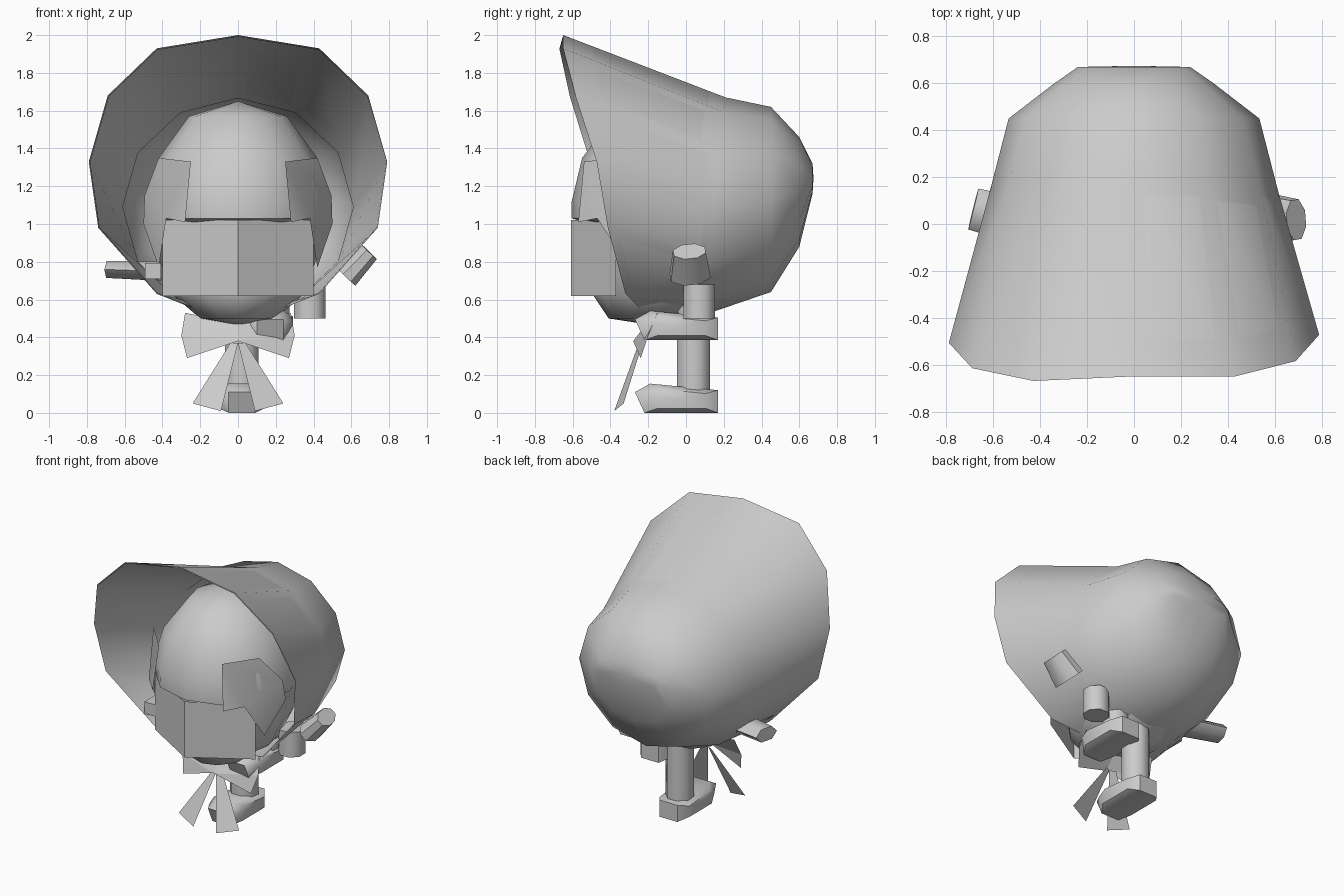
import bpy, math
from mathutils import Vector, Euler

if "Cube" in bpy.data.objects:
    bpy.data.objects.remove(bpy.data.objects["Cube"])


def make(name, verts, faces, smooth=True, angle=50):
    me = bpy.data.meshes.new(name)
    me.from_pydata([tuple(v) for v in verts], [], faces)
    me.update()
    ob = bpy.data.objects.new(name, me)
    bpy.context.collection.objects.link(ob)
    bpy.ops.object.select_all(action='DESELECT')
    bpy.context.view_layer.objects.active = ob
    ob.select_set(True)
    if smooth:
        bpy.ops.object.shade_smooth_by_angle(angle=math.radians(angle))
    return ob


def loft(name, rings, start=None, end=None, angle=50):
    """Skin equal-sized rings; optional tip points close the ends."""
    n = len(rings[0])
    verts = [v for r in rings for v in r]
    faces = []
    for k in range(len(rings) - 1):
        for i in range(n):
            j = (i + 1) % n
            faces.append((k*n + i, k*n + j, (k+1)*n + j, (k+1)*n + i))
    if start is not None:
        verts.append(start)
        faces += [(len(verts) - 1, (i + 1) % n, i) for i in range(n)]
    if end is not None:
        verts.append(end)
        b = (len(rings) - 1) * n
        faces += [(len(verts) - 1, b + i, b + (i + 1) % n) for i in range(n)]
    return make(name, verts, faces, angle=angle)


def block(name, centre, rot, rx, ry, half, sides=8, taper=1.0):
    """Rounded stub along its own z axis."""
    c = Vector(centre)
    m = Euler([math.radians(a) for a in rot]).to_matrix()
    rings = [[c + m @ Vector((rx*k*math.cos(t), ry*k*math.sin(t), z))
              for t in (2*math.pi*(i + .5)/sides for i in range(sides))]
             for z, k in ((-half, 1), (half, taper))]
    return loft(name, rings, c - m @ Vector((0, 0, half)), c + m @ Vector((0, 0, half)))


ANG = [2*math.pi*i/12 for i in range(12)]

# bonnet: flared brim rim, then ellipse rings closing at the back
half = [(0, -.65, 2.0), (.43, -.66, 1.93), (.69, -.60, 1.68), (.79, -.49, 1.33),
        (.74, -.43, .98), (.43, -.33, .63), (0, -.15, .46)]
rim = half + [(-x, y, z) for x, y, z in half[-2:0:-1]]
rim = [(x, y + .022*x, z) for x, y, z in rim]
rings = [rim]
for y, tilt, rx, lo, hi in [(.14, .07, .615, .51, 1.67), (.45, 0, .535, .64, 1.62),
                            (.6, 0, .34, .88, 1.46), (.67, 0, .24, 1.16, 1.32)]:
    rings.append([(rx*math.sin(t), y + tilt*math.cos(t),
                   (lo + hi)/2 + (hi - lo)/2*math.cos(t)) for t in ANG])
loft("bonnet", rings, end=(0, .675, 1.24), angle=80)

# lining: inward-facing copy of the brim
inner = [[(x*.993, y, 1.1 + (z - 1.1)*.993) for x, y, z in reversed(r)] for r in rings[:2]]
loft("bonnet_lining", inner, angle=80)

# head: fringe overhangs a recessed face
rings = []
for z, rx, yf, yb in [(.5, .2, -.41, .1), (.62, .34, -.49, .25), (.8, .41, -.5, .35),
                      (1.0, .45, -.5, .4), (1.03, .48, -.605, .4), (1.12, .49, -.605, .4),
                      (1.35, .42, -.55, .35), (1.57, .26, -.38, .2)]:
    rings.append([(rx*math.cos(t), (yf + yb)/2 + (yb - yf)/2*math.sin(t), z) for t in ANG])
loft("head", rings, (0, -.18, .465), (0, -.1, 1.65))

# face plate folded along its centre line
make("face_plate", [(-.4, -.37, .62), (0, -.61, .62), (.4, -.37, .62),
                    (-.4, -.37, 1.02), (0, -.61, 1.02), (.4, -.37, 1.02)],
     [(0, 1, 4, 3), (1, 2, 5, 4)])

# side hair locks hugging the head
for s, side in ((-1, "left"), (1, "right")):
    f = [(0, 1, 2), (0, 2, 5, 6), (2, 3, 4, 5)]
    make("hair_lock_" + side,
         [(s*.25, -.54, 1.33), (s*.28, -.57, 1.01), (s*.38, -.47, 1.03),
          (s*.42, -.3, .77), (s*.5, -.17, 1.0), (s*.495, -.2, 1.15), (s*.42, -.36, 1.35)],
         f if s > 0 else [q[::-1] for q in f])

# bow wings and tails
for s, side in ((-1, "left"), (1, "right")):
    f = [(0, 4, 2, 1), (4, 3, 2)]
    make("bow_wing_" + side,
         [(0, -.21, .47), (s*.28, -.15, .53), (s*.3, -.2, .41),
          (s*.27, -.24, .29), (0, -.28, .38)],
         f if s > 0 else [q[::-1] for q in f], smooth=False)
    make("bow_tail_" + side,
         [(0, -.25, .37), (s*.04, -.23, .37), (s*.24, -.33, .05), (s*.09, -.38, .01)],
         [(0, 3, 2, 1) if s > 0 else (0, 1, 2, 3)], smooth=False)


# shoes: side profile rings, narrower on the outer sides
def shoe(name, cx, z0):
    prof = [(-.22, 0), (-.27, .11), (-.19, .155), (.17, .12), (.17, 0)]
    rings = [[(cx + w, -.02 + (y + .02)*k, z0 + .07 + (z - .07)*k) for y, z in prof]
             for w, k in ((-.12, .65), (-.07, 1), (.07, 1), (.12, .65))]
    loft(name, rings, (cx - .12, -.02, z0 + .07), (cx + .12, -.02, z0 + .07))


shoe("shoe_standing", .02, 0)
shoe("shoe_raised", .17, .385)
block("leg_standing", (.02, .04, .34), (0, 0, 0), .095, .095, .26)
block("leg_raised", (.19, .04, .53), (0, 0, 0), .09, .09, .09)

# sleeves and hands
block("right_sleeve", (.38, .07, .59), (0, 0, 0), .09, .09, .09)
block("right_hand", (.63, .02, .79), (8, 43, 10), .075, .115, .09, 8, .8)
block("left_hand", (-.55, .03, .755), (0, -88, -14), .058, .1, .14, 6, .9)
block("left_cuff", (-.45, -.23, .75), (90, 0, 0), .06, .06, .13, 4)
